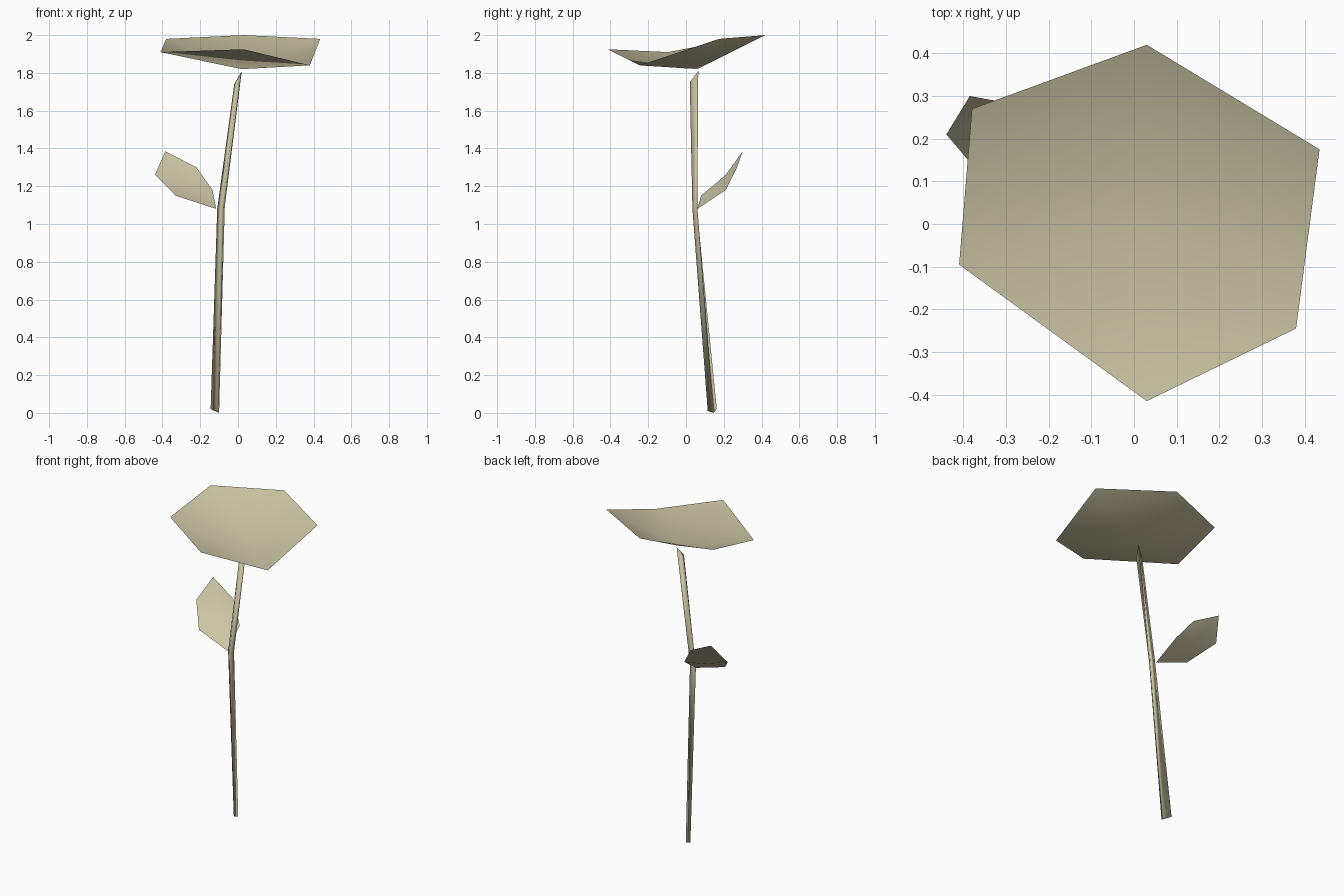
import bpy
import bmesh

cube = bpy.data.objects.get("Cube")
if cube:
    bpy.data.objects.remove(cube, do_unlink=True)

khaki = bpy.data.materials.new("dry_khaki")
khaki.use_nodes = True
khaki.diffuse_color = (0.6, 0.56, 0.37, 1)
khaki.node_tree.nodes["Principled BSDF"].inputs["Base Color"].default_value = khaki.diffuse_color


def finish(name, bm):
    mesh = bpy.data.meshes.new(name)
    for face in bm.faces:
        face.smooth = True
    bm.to_mesh(mesh)
    bm.free()
    mesh.materials.append(khaki)
    obj = bpy.data.objects.new(name, mesh)
    bpy.context.collection.objects.link(obj)


def cupped_fan(name, centre, rim):
    """Thin cupped sheet: a fan from the centre to a counterclockwise rim."""
    bm = bmesh.new()
    hub = bm.verts.new(centre)
    ring = [bm.verts.new(p) for p in rim]
    for i, v in enumerate(ring):
        bm.faces.new((hub, v, ring[(i + 1) % len(ring)]))
    finish(name, bm)


def lofted_prism(name, sections):
    """Closed prism through matching cross-sections."""
    bm = bmesh.new()
    rings = [[bm.verts.new(p) for p in s] for s in sections]
    for low, high in zip(rings, rings[1:]):
        for i in range(len(low)):
            j = (i + 1) % len(low)
            bm.faces.new((low[i], low[j], high[j], high[i]))
    bm.faces.new(rings[0][::-1])
    bm.faces.new(rings[-1])
    bmesh.ops.recalc_face_normals(bm, faces=bm.faces)
    finish(name, bm)


# Three-sided bent stem with a slanted, pointed top
lofted_prism("stem", [
    [(-0.145, 0.163, 0.02), (-0.11, 0.115, 0.01), (-0.10, 0.145, 0)],
    [(-0.11, 0.058, 1.08), (-0.085, 0.034, 1.08), (-0.07, 0.06, 1.09)],
    [(-0.02, 0.05, 1.74), (0, 0.02, 1.75), (0.02, 0.065, 1.81)],
])

# Shallow six-cornered flower head
cupped_fan("flower_head", (0.02, 0.06, 1.82), [
    (0.03, 0.42, 2.0), (-0.38, 0.27, 1.98), (-0.41, -0.095, 1.91),
    (0.03, -0.415, 1.925), (0.38, -0.245, 1.84), (0.435, 0.175, 1.98),
])

# Single folded leaf growing from the bend
cupped_fan("leaf", (-0.27, 0.2, 1.2), [
    (-0.115, 0.06, 1.08), (-0.135, 0.21, 1.18), (-0.22, 0.27, 1.30),
    (-0.385, 0.30, 1.385), (-0.44, 0.21, 1.26), (-0.33, 0.08, 1.15),
])
